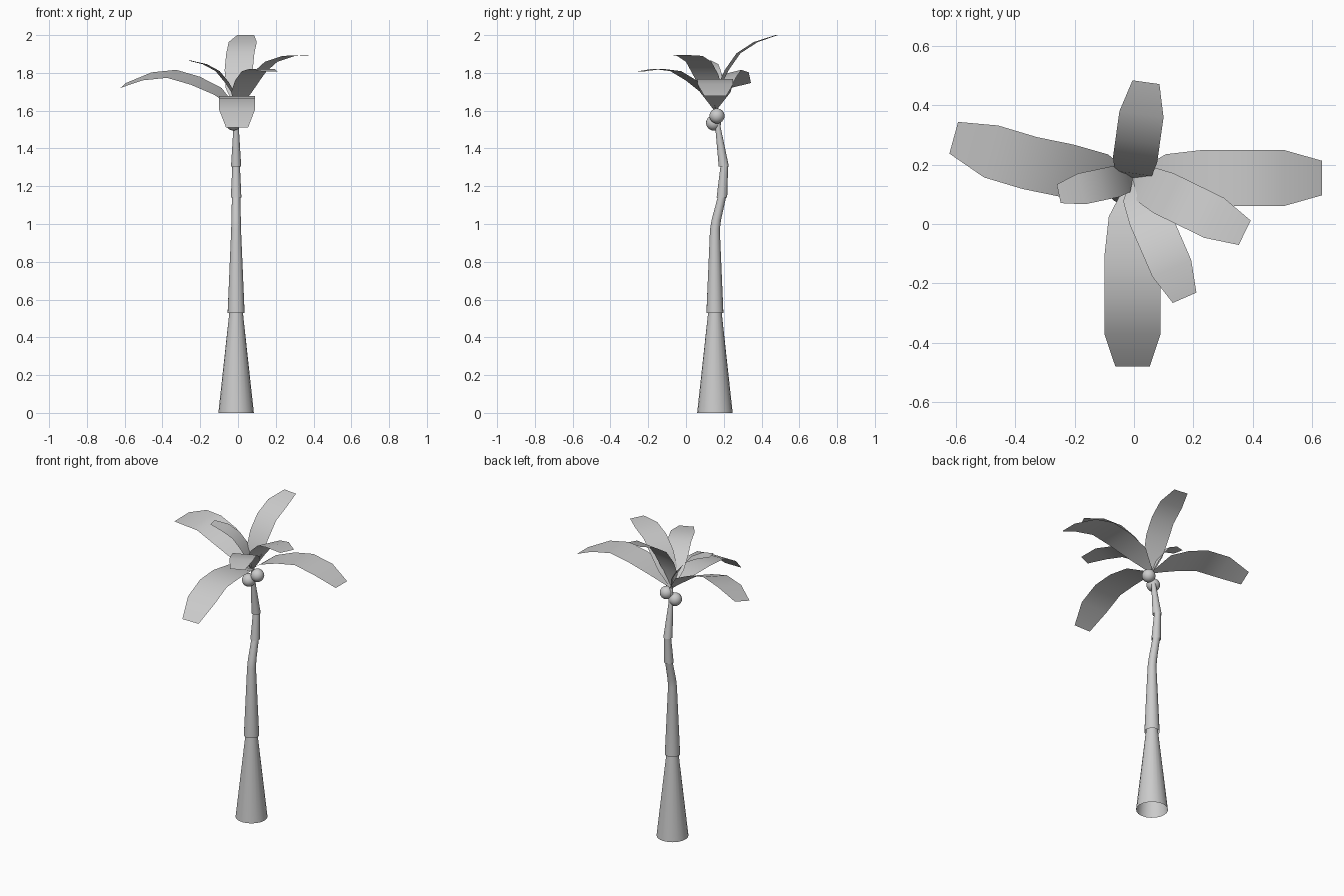
import bpy, bmesh
from math import radians, sin, cos, pi
from mathutils import Matrix, Vector

if "Cube" in bpy.data.objects:
    bpy.data.objects.remove(bpy.data.objects["Cube"])

CROWN = Vector((-0.005, 0.155, 1.61))


def finish(bm, name, angle=40):
    mesh = bpy.data.meshes.new(name)
    bm.to_mesh(mesh)
    bm.free()
    obj = bpy.data.objects.new(name, mesh)
    bpy.context.collection.objects.link(obj)
    bpy.ops.object.select_all(action='DESELECT')
    obj.select_set(True)
    bpy.context.view_layer.objects.active = obj
    bpy.ops.object.shade_smooth_by_angle(angle=radians(angle))
    return obj


def trunk_section(name, rings, sides=20):
    """Open tube through rings of (x, y, z, radius)."""
    bm = bmesh.new()
    loops = [[bm.verts.new((x + r * cos(2 * pi * i / sides),
                            y + r * sin(2 * pi * i / sides), z))
              for i in range(sides)] for x, y, z, r in rings]
    for a, b in zip(loops, loops[1:]):
        for i in range(sides):
            j = (i + 1) % sides
            bm.faces.new((a[i], a[j], b[j], b[i]))
    return finish(bm, name)


def frond(name, azimuth, pitch, roll, scale):
    """Arched leaf strip: (distance, height, half width) stations."""
    stations = [(0, 0, 0.012), (0.13, 0.055, 0.08), (0.265, 0.067, 0.095),
                (0.4, 0.057, 0.095), (0.525, -0.005, 0.095), (0.635, -0.10, 0.058)]
    m = (Matrix.Translation(CROWN) @ Matrix.Rotation(radians(azimuth), 4, 'Z')
         @ Matrix.Rotation(radians(-pitch), 4, 'Y')
         @ Matrix.Rotation(radians(roll), 4, 'X') @ Matrix.Scale(scale, 4))
    bm = bmesh.new()
    rows = [[bm.verts.new(m @ Vector((x, s * w, z))) for s in (-1, 1)]
            for x, z, w in stations]
    for a, b in zip(rows, rows[1:]):
        bm.faces.new((a[0], b[0], b[1], a[1]))
    return finish(bm, name)


# Trunk, tapered sections stacked inside each other
trunk_section("trunk_base", [(-0.01, 0.153, 0, 0.094), (-0.01, 0.153, 0.54, 0.035)])
trunk_section("trunk_lower", [(-0.01, 0.153, 0.53, 0.045), (-0.01, 0.153, 0.97, 0.026),
                              (-0.01, 0.16, 1.02, 0.025), (-0.01, 0.192, 1.15, 0.022)])
trunk_section("trunk_middle", [(-0.01, 0.190, 1.14, 0.028), (-0.01, 0.203, 1.31, 0.02)])
trunk_section("trunk_upper", [(-0.01, 0.200, 1.305, 0.027), (-0.01, 0.171, 1.5, 0.015),
                              (-0.005, 0.157, 1.61, 0.010)])

# Fronds: azimuth, pitch, roll, scale
for n, args in enumerate([(0, 15, 0, 1.0), (-90, 0, 0, 1.0), (169.5, 20, -14, 0.98),
                          (82, 59, 0, 0.79), (-26, 43, 0, 0.79),
                          (-66.5, 33, 0, 0.75), (192, 54, 0, 0.56)]):
    frond(f"frond_{n + 1}", *args)

# Coconuts
for n, loc in enumerate([(0.025, 0.164, 1.572), (-0.025, 0.146, 1.535)]):
    bm = bmesh.new()
    bmesh.ops.create_uvsphere(bm, u_segments=20, v_segments=12, radius=0.04,
                              matrix=Matrix.Translation(loc))
    finish(bm, f"coconut_{n + 1}")
